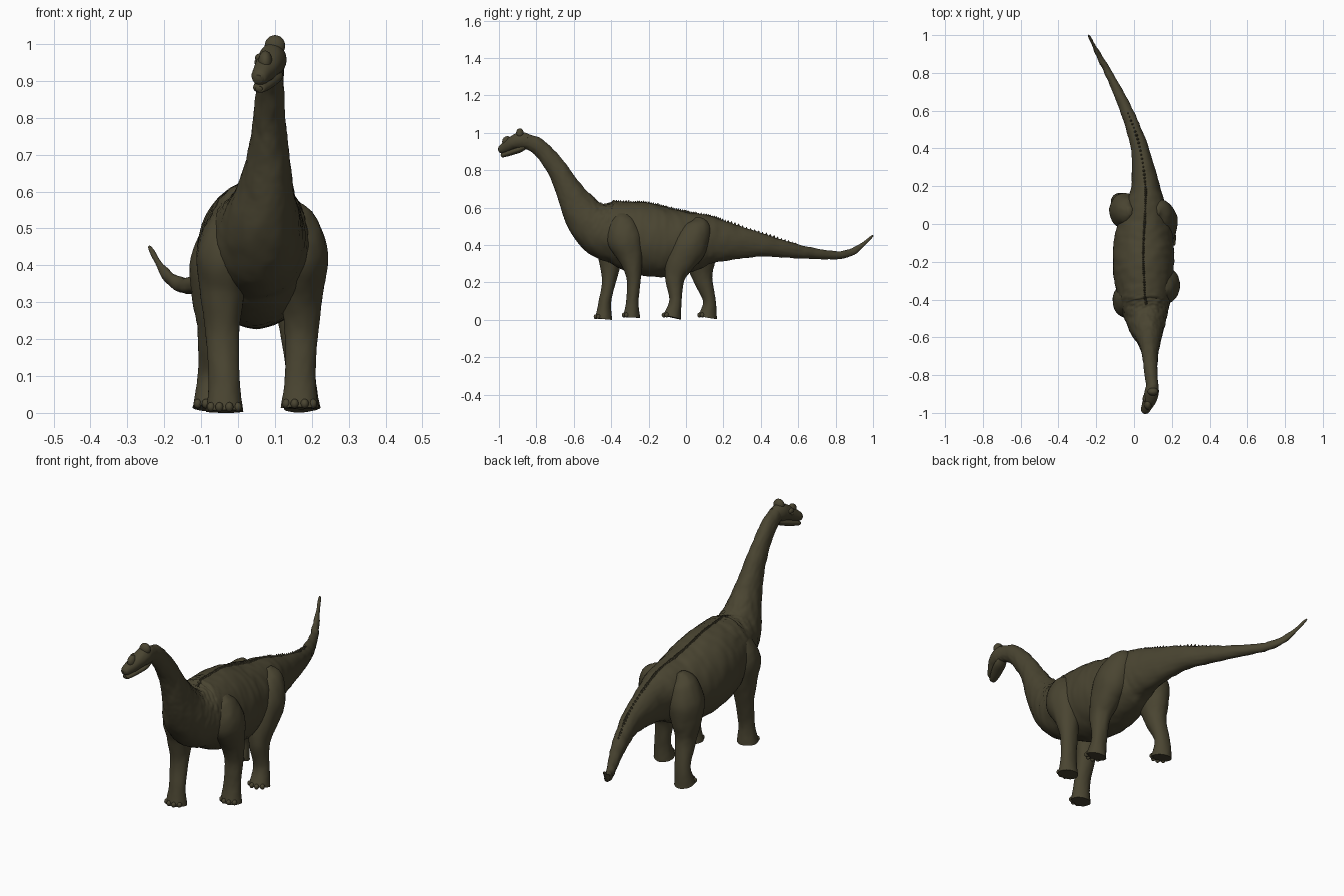
import bpy, bmesh, math, random
from mathutils import Vector, Matrix, noise

random.seed(4)
cube = bpy.data.objects.get("Cube")
if cube:
    bpy.data.objects.remove(cube, do_unlink=True)

hide = bpy.data.materials.new("dark olive hide")
hide.use_nodes = True
HIDE_COLOUR = (0.068, 0.059, 0.031, 1)
hide.diffuse_color = HIDE_COLOUR
shader = hide.node_tree.nodes["Principled BSDF"]
shader.inputs["Base Color"].default_value = HIDE_COLOUR
shader.inputs["Roughness"].default_value = 0.8


def finish(bm, name, angle=60):
    """Turn a bmesh into a smooth-shaded object with the hide material."""
    bmesh.ops.recalc_face_normals(bm, faces=bm.faces[:])
    mesh = bpy.data.meshes.new(name)
    bm.to_mesh(mesh)
    bm.free()
    mesh.materials.append(hide)
    obj = bpy.data.objects.new(name, mesh)
    bpy.context.collection.objects.link(obj)
    bpy.ops.object.select_all(action="DESELECT")
    obj.select_set(True)
    bpy.context.view_layer.objects.active = obj
    bpy.ops.object.shade_smooth_by_angle(angle=math.radians(angle))


def smooth_path(points, steps):
    """Catmull-Rom through (x, y, z, half width, half depth) stations."""
    pts = [Vector(p) for p in points]
    pts = [pts[0]] + pts + [pts[-1]]
    out = []
    for a, b, c, d in zip(pts, pts[1:], pts[2:], pts[3:]):
        for i in range(steps):
            t = i / steps
            cubic = (3 * b - a - 3 * c + d) * t ** 3
            square = (2 * a - 5 * b + 4 * c - d) * t ** 2
            out.append((2 * b + (c - a) * t + square + cubic) / 2)
    return out + [pts[-1]]


def frames(path):
    """Centre, side vector, up vector and half sizes for each station of a path."""
    centres = [Vector(p[:3]) for p in path]
    last = len(path) - 1
    result = []
    for i, centre in enumerate(centres):
        along = (centres[min(i + 1, last)] - centres[max(i - 1, 0)]).normalized()
        side = Vector((1, 0, 0))
        side = (side - along * side.dot(along)).normalized()
        result.append((centre, side, along.cross(side), path[i][3], path[i][4]))
    return result


def wrinkle(bm, amount):
    """Push the skin in and out, roughest across the shoulder hump."""
    bm.normal_update()
    for v in bm.verts:
        p = v.co
        hump = max(0, 1 - abs(p.y + 0.42) * 7) * max(0, min(1, p.z * 5 - 2))
        folds = noise.noise(Vector((p.x * 22, p.y * 30, p.z * 11)))
        grain = noise.noise(p * 70)
        v.co += v.normal * amount * (folds + grain * (0.4 + 2 * hump))


def loft(name, points, sides=40, steps=8, rough=0.003):
    """Skin elliptical rings along a path; returns the ring frames."""
    path = frames(smooth_path(points, steps))
    angles = [math.tau * k / sides for k in range(sides)]
    bm = bmesh.new()
    rings = []
    for centre, side, up, w, h in path:
        rings.append([bm.verts.new(centre + side * w * math.cos(a) + up * h * math.sin(a))
                      for a in angles])
    for r, s in zip(rings, rings[1:]):
        for k in range(sides):
            bm.faces.new((r[k - 1], r[k], s[k], s[k - 1]))
    bm.faces.new(rings[0])
    bm.faces.new(rings[-1])
    bmesh.ops.recalc_face_normals(bm, faces=bm.faces[:])
    wrinkle(bm, rough)
    finish(bm, name)
    return path


def lumps(name, centres, radii):
    """One object made of equal ellipsoids."""
    bm = bmesh.new()
    for centre in centres:
        placing = Matrix.Translation(centre) @ Matrix.Diagonal((*radii, 1))
        bmesh.ops.create_icosphere(bm, subdivisions=3, radius=1, matrix=placing)
    finish(bm, name)


# Tail, trunk and neck as one continuous skin
spine = loft("body", [
    (-.24, 1, .45, .003, .003),
    (-.19, .9, .37, .014, .018),
    (-.135, .8, .345, .02, .022),
    (-.04, .6, .365, .033, .037),
    (.03, .4, .4, .047, .063),
    (.06, .2, .42, .075, .108),
    (.06, .1, .425, .11, .137),
    (.055, 0, .415, .14, .165),
    (.05, -.12, .415, .16, .187),
    (.05, -.25, .437, .16, .193),
    (.055, -.36, .465, .145, .17),
    (.06, -.45, .485, .125, .15),
    (.067, -.525, .535, .1, .118),
    (.077, -.585, .62, .073, .09),
    (.083, -.635, .71, .055, .067),
    (.085, -.695, .815, .042, .053),
    (.09, -.79, .925, .035, .044),
    (.1, -.875, .958, .03, .04),
], sides=64, steps=10, rough=0.0035)

# Small spines along the back
bm = bmesh.new()
for centre, side, up, w, h in spine:
    if -0.5 < centre.y < 0.6:
        size = random.uniform(0.006, 0.01)
        aim = up.to_track_quat("Z", "Y").to_matrix().to_4x4()
        placing = Matrix.Translation(centre + up * (h + size * 0.3)) @ aim
        bmesh.ops.create_cone(bm, cap_ends=True, segments=6, radius1=size,
                              radius2=size / 8, depth=size * 1.6, matrix=placing)
finish(bm, "back_spines", 30)

# Head, turned a little to one side
loft("skull", [
    (.1, -.845, .955, .028, .038),
    (.094, -.885, .958, .037, .045),
    (.085, -.925, .945, .036, .037),
    (.06, -.985, .912, .024, .023),
    (.055, -1, .905, .012, .012),
], rough=0.002)
loft("lower_jaw", [
    (.098, -.86, .925, .022, .014),
    (.088, -.9, .908, .03, .018),
    (.06, -.975, .882, .02, .013),
    (.056, -.988, .878, .008, .006),
], rough=0.001)
lumps("crown", [(.1, -.888, .995)], (.028, .021, .029))
lumps("nose_arch", [(.074, -.955, .952)], (.019, .028, .03))
lumps("brows", [(.058, -.922, .962), (.113, -.908, .962)], (.012, .02, .012))
lumps("eyes", [(.051, -.925, .95), (.119, -.91, .95)], (.007, .009, .008))


def leg(name, profile, middle, side, swing, top, lift):
    """Mirror a leg profile to one side and swing it, most at the foot."""
    stations = []
    for out, y, z, w, d in profile:
        reach = swing * max(0, 1 - (z / top) ** 2)
        stations.append((middle + side * out, y + reach, z + lift, w, d))
    loft(name + "_leg", stations, rough=0.0025)
    # Toes fanned around the front of the foot
    x, y, z, w, d = stations[-1]
    toes = [(x + w * 0.9 * math.sin(a), y - d * 0.9 * math.cos(a), z + 0.012)
            for a in (-0.9, -0.3, 0.3, 0.9)]
    lumps(name + "_toes", toes, (.011, .012, .013))


# Leg profiles from shoulder or hip down to the sole: distance out, y, z, half sizes
front_profile = [
    (.07, -.35, .56, .015, .02),
    (.085, -.36, .51, .058, .07),
    (.1, -.365, .42, .078, .095),
    (.107, -.35, .32, .06, .066),
    (.107, -.345, .21, .046, .038),
    (.103, -.36, .09, .042, .033),
    (.102, -.367, 0, .051, .046),
]
hind_profile = [
    (.07, .07, .53, .015, .02),
    (.085, .065, .48, .058, .068),
    (.097, .045, .39, .082, .095),
    (.107, .024, .3, .068, .08),
    (.112, .015, .21, .048, .053),
    (.12, .035, .09, .039, .034),
    (.124, .02, 0, .05, .05),
]
leg("front_left", front_profile, .065, 1, .075, .6, .013)
leg("front_right", front_profile, .065, -1, -.075, .6, .004)
leg("hind_left", hind_profile, .05, 1, -.095, .45, .013)
leg("hind_right", hind_profile, .05, -1, .095, .45, .013)
